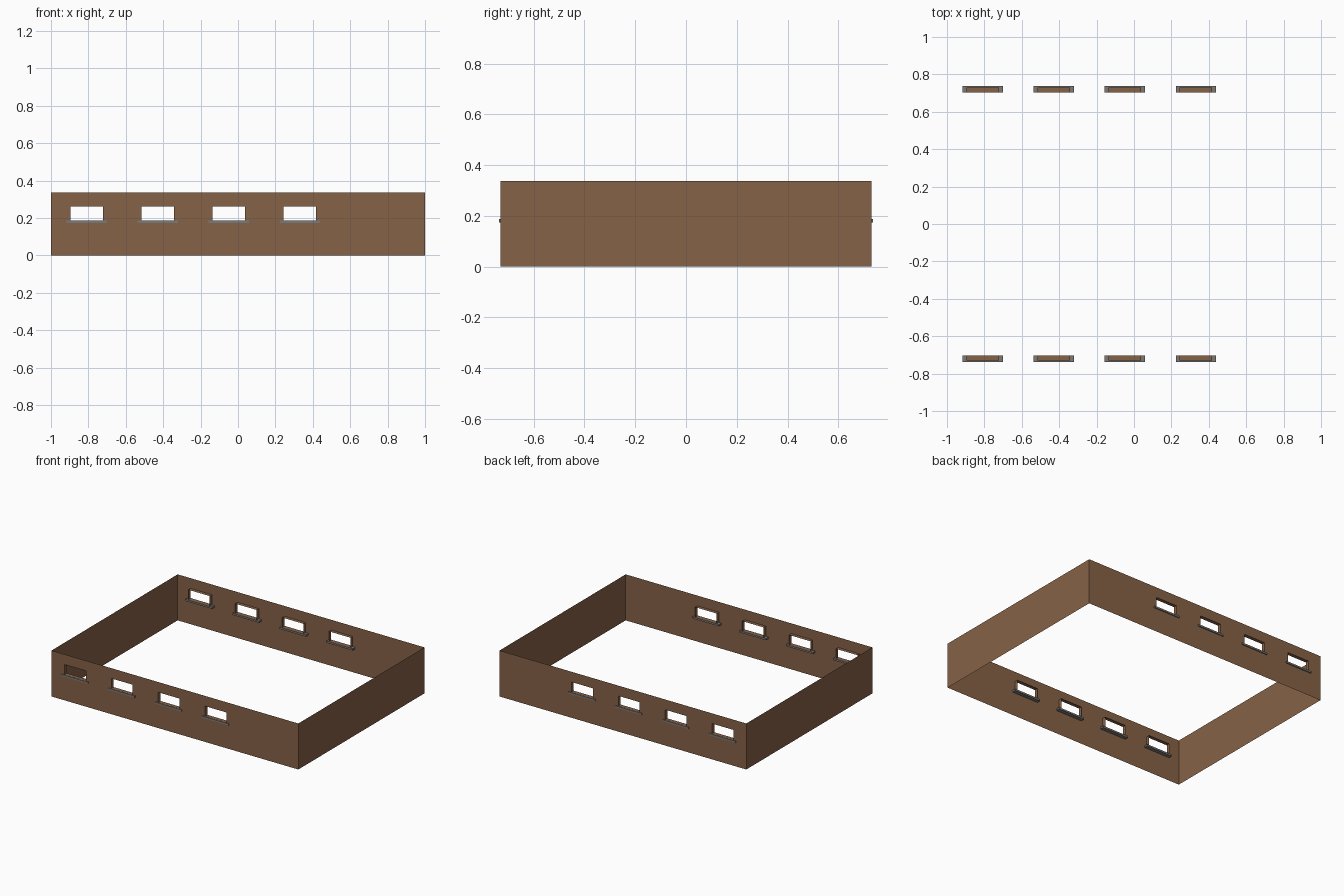
import bpy, bmesh

if "Cube" in bpy.data.objects:
    bpy.data.objects.remove(bpy.data.objects["Cube"])

HALF_X, HALF_Y, HEIGHT = 1.0, 0.73, 0.337
WINDOWS_X = [-0.809 + 0.38 * i for i in range(4)]   # window centres
HALF_W, Z_LOW, Z_TOP = 0.087, 0.188, 0.262          # opening size
INNER_Y = 0.704                                     # inner edge of the reveals


def material(name, rgb):
    m = bpy.data.materials.new(name)
    m.diffuse_color = (*rgb, 1)
    m.use_nodes = True
    m.node_tree.nodes["Principled BSDF"].inputs["Base Color"].default_value = m.diffuse_color
    return m


brown = material("brown wall", (0.24, 0.122, 0.063))
grey = material("grey sill", (0.20, 0.195, 0.185))


def make_object(name, bm, mat):
    bmesh.ops.remove_doubles(bm, verts=bm.verts, dist=1e-5)
    me = bpy.data.meshes.new(name)
    bm.to_mesh(me)
    bm.free()
    me.materials.append(mat)
    ob = bpy.data.objects.new(name, me)
    bpy.context.collection.objects.link(ob)
    return ob


def quad(bm, *points):
    bm.faces.new([bm.verts.new(p) for p in points])


def window_wall(name, side):
    """Thin wall with four openings and reveals turned inwards."""
    bm = bmesh.new()
    y, yi = side * HALF_Y, side * INNER_Y
    xs = [-HALF_X] + [c + s * HALF_W for c in WINDOWS_X for s in (-1, 1)] + [HALF_X]
    zs = [0, Z_LOW, Z_TOP, HEIGHT]
    for i, (a, b) in enumerate(zip(xs, xs[1:])):
        for j, (lo, hi) in enumerate(zip(zs, zs[1:])):
            if i % 2 == 1 and j == 1:
                # reveal around the opening
                ring = [(a, lo), (b, lo), (b, hi), (a, hi)]
                for k in range(4):
                    (x0, z0), (x1, z1) = ring[k], ring[(k + 1) % 4]
                    quad(bm, (x0, y, z0), (x0, yi, z0), (x1, yi, z1), (x1, y, z1))
            else:
                quad(bm, (a, y, lo), (b, y, lo), (b, y, hi), (a, y, hi))
    if side > 0:
        bmesh.ops.reverse_faces(bm, faces=bm.faces[:])
    make_object(name, bm, brown)


def end_wall(name, side):
    bm = bmesh.new()
    x, y = side * HALF_X, side * HALF_Y
    quad(bm, (x, -y, 0), (x, y, 0), (x, y, HEIGHT), (x, -y, HEIGHT))
    make_object(name, bm, brown)


def sill(name, cx, side):
    """Slab under the opening, slightly wider and proud of the wall."""
    bm = bmesh.new()
    bmesh.ops.create_cube(bm, size=1)
    for v in bm.verts:
        v.co.x = cx + v.co.x * 0.215
        v.co.y = side * 0.7195 + v.co.y * 0.035
        v.co.z = 0.181 + v.co.z * 0.013
    make_object(name, bm, grey)


# walls
window_wall("front_wall", -1)
window_wall("back_wall", 1)
end_wall("left_wall", -1)
end_wall("right_wall", 1)

# sills
for label, side in (("front", -1), ("back", 1)):
    for n, cx in enumerate(WINDOWS_X):
        sill(f"{label}_sill_{n + 1}", cx, side)
